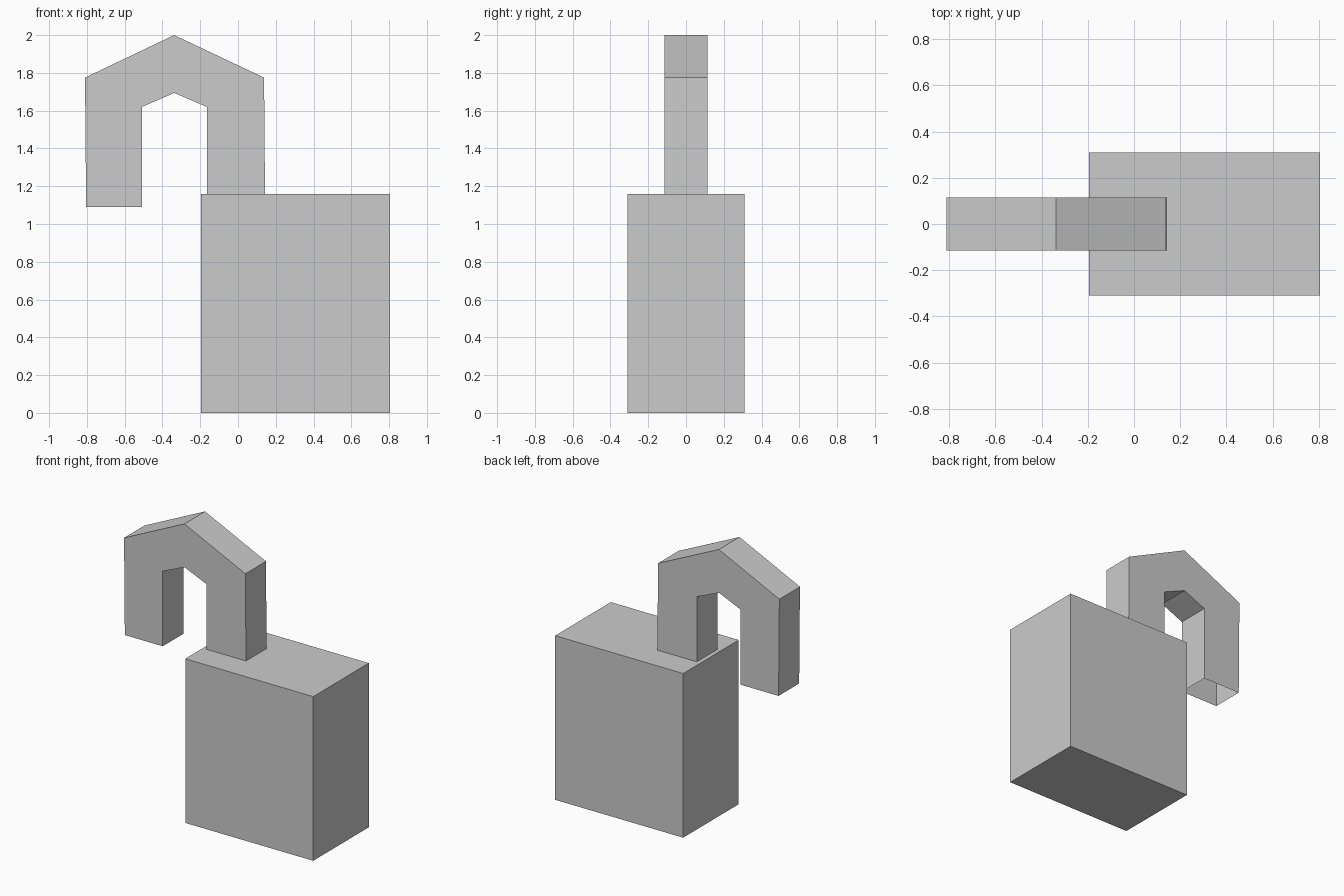
import bpy, bmesh

if "Cube" in bpy.data.objects:
    bpy.data.objects.remove(bpy.data.objects["Cube"])


def make_object(name, bm):
    bmesh.ops.recalc_face_normals(bm, faces=bm.faces)
    mesh = bpy.data.meshes.new(name)
    bm.to_mesh(mesh)
    bm.free()
    obj = bpy.data.objects.new(name, mesh)
    bpy.context.collection.objects.link(obj)
    return obj


# Lock body: plain closed block
bm = bmesh.new()
bmesh.ops.create_cube(bm, size=1)
bmesh.ops.scale(bm, vec=(1.0, 0.62, 1.16), verts=bm.verts)
bmesh.ops.translate(bm, vec=(0.305, 0, 0.58), verts=bm.verts)
make_object("lock_body", bm)

# Shackle: open-ended square tube, as (outer x, z), (inner x, z) stations
stations = [
    ((-0.804, 1.09), (-0.508, 1.09)),
    ((-0.81, 1.775), (-0.508, 1.62)),
    ((-0.338, 2.0), (-0.338, 1.694)),
    ((0.138, 1.775), (-0.165, 1.62)),
    ((0.143, 1.16), (-0.165, 1.16)),
]
half_depth = 0.115
bm = bmesh.new()
rings = []
for (ox, oz), (ix, iz) in stations:
    corners = [(ox, -1, oz), (ox, 1, oz), (ix, 1, iz), (ix, -1, iz)]
    rings.append([bm.verts.new((x, s * half_depth, z)) for x, s, z in corners])
for a, b in zip(rings, rings[1:]):
    for i in range(4):
        j = (i + 1) % 4
        bm.faces.new((a[i], a[j], b[j], b[i]))
make_object("shackle", bm)
